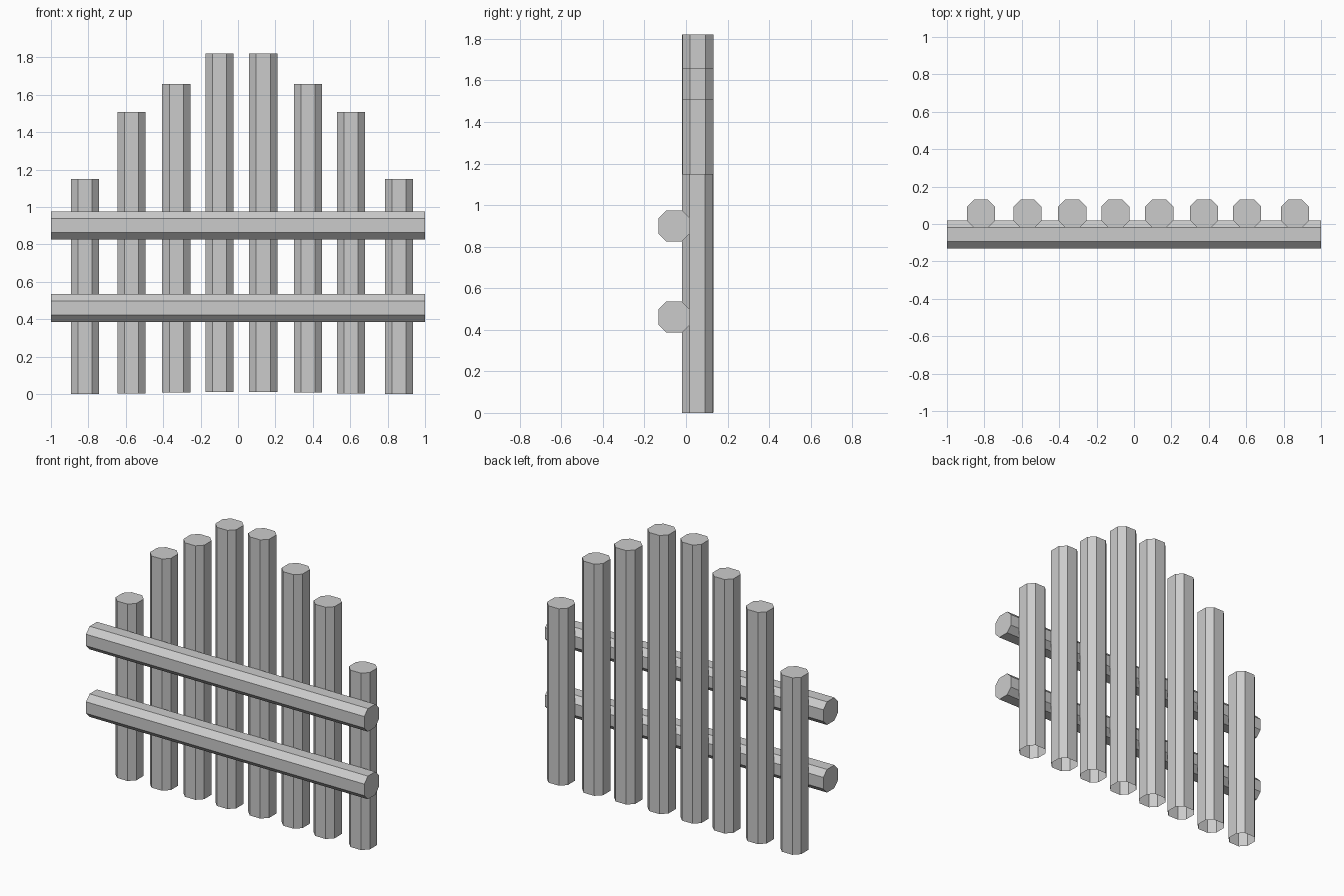
import bpy, bmesh
from mathutils import Matrix

if "Cube" in bpy.data.objects:
    bpy.data.objects.remove(bpy.data.objects["Cube"])

HALF, FLAT = 0.075, 0.0375   # half width and half flat of the eight-sided log
PROFILE = [(HALF, -FLAT), (HALF, FLAT), (FLAT, HALF), (-FLAT, HALF),
           (-HALF, FLAT), (-HALF, -FLAT), (-FLAT, -HALF), (FLAT, -HALF)]


def log(name, length, matrix, capped_bottom=True):
    """Extrude the octagon along local z, then place it with the matrix."""
    bm = bmesh.new()
    low = [bm.verts.new((x, y, 0)) for x, y in PROFILE]
    high = [bm.verts.new((x, y, length)) for x, y in PROFILE]
    for i in range(8):
        j = (i + 1) % 8
        bm.faces.new((low[i], low[j], high[j], high[i]))
    bm.faces.new(high)
    if capped_bottom:
        bm.faces.new(low[::-1])
    bm.transform(matrix)
    mesh = bpy.data.meshes.new(name)
    bm.to_mesh(mesh)
    bm.free()
    obj = bpy.data.objects.new(name, mesh)
    bpy.context.collection.objects.link(obj)


# Upright posts, open underneath: x, y, bottom, top
posts = [(-0.818, 0.055, 0.0, 1.149), (-0.57, 0.055, 0.003, 1.508),
         (-0.33, 0.055, 0.008, 1.658), (-0.10, 0.055, 0.01, 1.82),
         (0.135, 0.057, 0.01, 1.82), (0.375, 0.057, 0.008, 1.658),
         (0.605, 0.057, 0.003, 1.508), (0.86, 0.055, 0.0, 1.149)]
for i, (x, y, bottom, top) in enumerate(posts, 1):
    log(f"post_{i}", top - bottom, Matrix.Translation((x, y, bottom)), False)

# Horizontal rails across the front
for name, z in (("lower_rail", 0.461), ("upper_rail", 0.90)):
    log(name, 2.0, Matrix.Translation((-1, -0.057, z)) @ Matrix.Rotation(1.5707963, 4, 'Y'))
